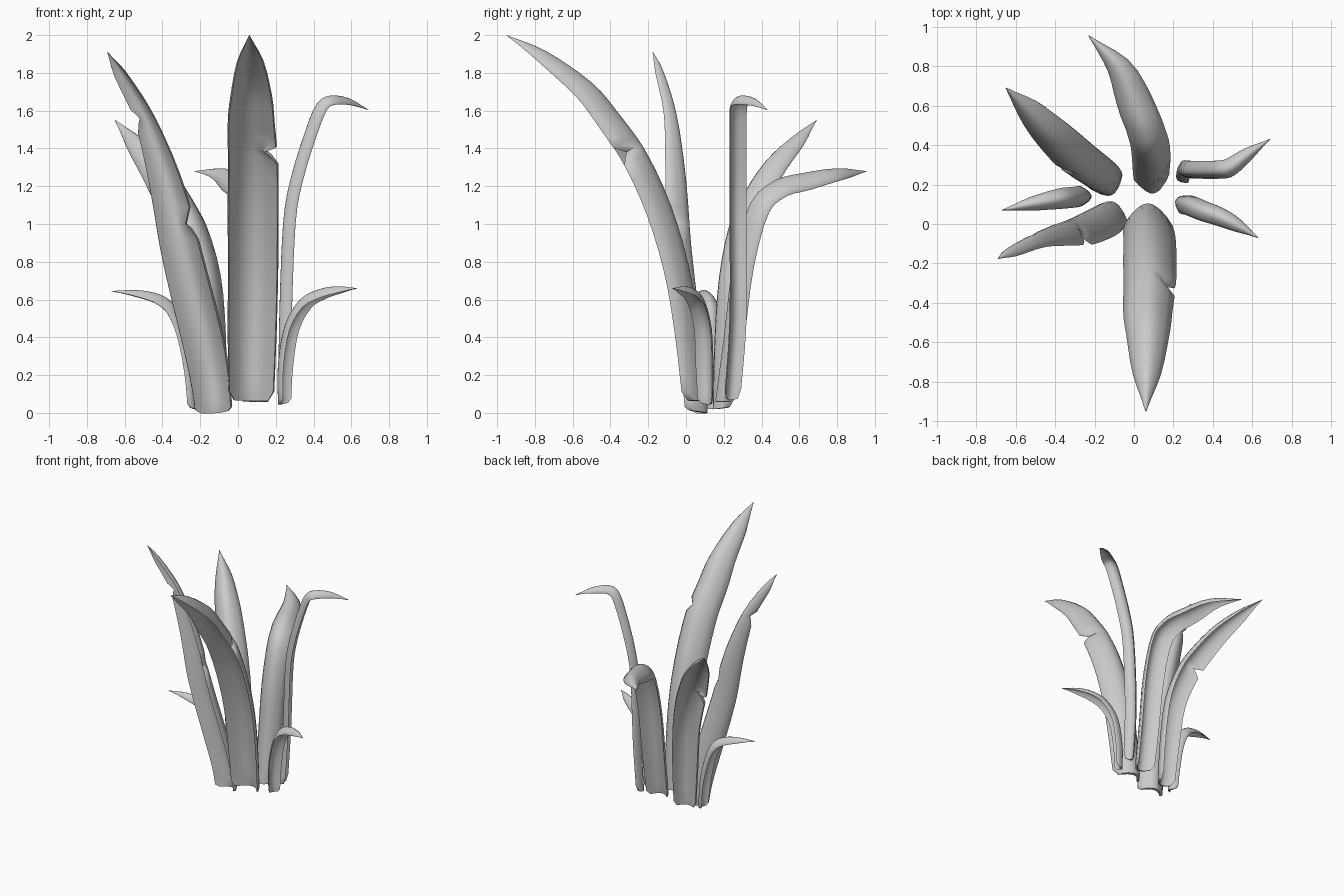
import bpy
from mathutils import Vector

if "Cube" in bpy.data.objects:
    bpy.data.objects.remove(bpy.data.objects["Cube"])

SEG = 8       # faces across each side of a leaf
SUB = 3       # rings between control points


def spline(pts, t):
    """Catmull-Rom value at t (in control point units)."""
    n = len(pts) - 1
    i = min(int(t), n - 1)
    f = t - i
    b, c = pts[i], pts[i + 1]
    a = pts[i - 1] if i > 0 else b * 2 - c
    d = pts[i + 2] if i + 2 <= n else c * 2 - b
    return 0.5 * (2 * b + (c - a) * f + (2 * a - 5 * b + 4 * c - d) * f * f
                  + (3 * b - a - 3 * c + d) * f ** 3)


def leaf(name, side, path, depth=0.84, core=0.26, notches=()):
    """path: (x, y, z, half width) along the rib; side: across the leaf;
    depth: drop of the edges, core: thickness at the rib (shares of half width);
    notches: (path position, edge -1/+1, depth share) tears in the edge."""
    pts = [Vector(p) for p in path]
    n = len(pts) - 1
    side = Vector((side[0], side[1], 0)).normalized()
    gap = 0.22
    stops = {i / SUB for i in range(n * SUB + 1)} | {0.15}
    for t0, _, _ in notches:
        stops = {t for t in stops if abs(t - t0) > gap * 1.2}
        stops |= {t0 - gap, t0 - gap * 0.35, t0, t0 + gap}
    # closed section: domed inner face, shallow groove on the outer face
    us = [2 * k / SEG - 1 for k in range(SEG + 1)]
    ring = [(u, depth * u * u) for u in us]
    ring += [(u * 0.95, core + (depth + 0.18 - core) * u * u) for u in reversed(us)]
    m = len(ring)
    verts, faces = [], []
    for t in sorted(stops):
        p = spline(pts, t)
        tan = (spline(pts, min(t + .05, n)) - spline(pts, max(t - .05, 0))).to_3d().normalized()
        s = (side - tan * side.dot(tan)).normalized()
        nor = tan.cross(s)
        w = max(p.w, 0.002)
        squeeze = 0.78 if t == 0 else 1
        for u, h in ring:
            cut = 1.0
            for t0, edge, share in notches:
                if u * edge > 0:
                    reach = gap if t > t0 else gap * 0.7
                    cut -= share * max(0, 1 - abs(t - t0) / reach)
            drop = h - (depth * 0.6) * u * u * (1 - cut * cut)
            co = p.to_3d() + s * w * u * cut * squeeze - nor * w * drop * squeeze
            if t == 0:
                co.z += 0.01 * u * u
            verts.append(co)
    rows = len(verts) // m
    for r in range(rows - 1):
        for k in range(m):
            a, b = r * m + k, r * m + (k + 1) % m
            faces.append((a, b, b + m, a + m))
    # strips closing the base and the tip
    for r in (0, rows - 1):
        for k in range(SEG):
            a = r * m + k
            b = r * m + m - 1 - k
            f = (a, b, b - 1, a + 1)
            faces.append(f if r == 0 else f[::-1])
    me = bpy.data.meshes.new(name)
    me.from_pydata(verts, [], faces)
    ob = bpy.data.objects.new(name, me)
    bpy.context.collection.objects.link(ob)
    bpy.ops.object.select_all(action='DESELECT')
    ob.select_set(True)
    bpy.context.view_layer.objects.active = ob
    bpy.ops.object.mode_set(mode='EDIT')
    bpy.ops.mesh.select_all(action='SELECT')
    bpy.ops.mesh.normals_make_consistent(inside=False)
    bpy.ops.object.mode_set(mode='OBJECT')
    bpy.ops.object.shade_smooth_by_angle(angle=1.0)


# Large torn leaves
leaf("front_leaf", (1, 0), [
    (.07, .105, .065, .12), (.075, .07, .45, .13), (.08, .015, .78, .133),
    (.08, -.08, 1.1, .135), (.08, -.21, 1.38, .133), (.07, -.36, 1.59, .125),
    (.07, -.50, 1.75, .11), (.065, -.74, 1.915, .07), (.06, -.95, 2.0, 0)],
    notches=[(4.2, 1, .5)])

leaf("left_leaf", (.97, -.2), [
    (-.11, .115, .0, .1), (-.13, .105, .2, .108), (-.175, .08, .44, .115),
    (-.28, .03, .86, .11), (-.37, 0, 1.24, .09), (-.49, -.05, 1.58, .055),
    (-.62, -.12, 1.81, .035), (-.69, -.175, 1.91, 0)],
    notches=[(3.35, 1, .5), (5.0, -1, .5)])

leaf("back_left_leaf", (-.94, -.33), [
    (-.115, .145, .02, .085), (-.13, .155, .4, .1), (-.16, .18, .73, .105),
    (-.235, .235, 1.0, .11), (-.32, .32, 1.18, .105), (-.42, .43, 1.34, .09),
    (-.53, .56, 1.46, .06), (-.65, .69, 1.55, 0)],
    notches=[(3.3, 1, .5)])

# Untorn back leaf
leaf("back_leaf", (-1, -.15), [
    (.1, .155, .06, .09), (.1, .20, .4, .095), (.1, .25, .8, .098),
    (.09, .34, 1.11, .098), (.055, .47, 1.23, .095), (0, .62, 1.27, .09),
    (-.08, .8, 1.295, .06), (-.23, .955, 1.28, 0)])

# Slim drooping leaves
leaf("tall_slim_leaf", (-.35, .93), [
    (.215, .23, .07, .045), (.22, .26, .5, .048), (.24, .26, 1.0, .048),
    (.28, .26, 1.24, .048), (.36, .26, 1.5, .048), (.42, .265, 1.64, .048),
    (.49, .29, 1.68, .046), (.59, .36, 1.665, .033), (.69, .43, 1.605, 0)],
    depth=.9, core=.5)

leaf("right_short_leaf", (.5, .85), [
    (.215, .125, .045, .045), (.215, .125, .25, .053), (.25, .115, .46, .053),
    (.33, .08, .6, .052), (.43, .04, .655, .047), (.53, -.01, .67, .033),
    (.63, -.07, .66, 0)], depth=.95, core=.5)

leaf("left_short_leaf", (0, -1), [
    (-.215, .14, .02, .045), (-.225, .14, .22, .053), (-.265, .135, .42, .053),
    (-.325, .13, .56, .053), (-.41, .12, .625, .047), (-.53, .10, .65, .033),
    (-.67, .07, .645, 0)], depth=.95, core=.5)
